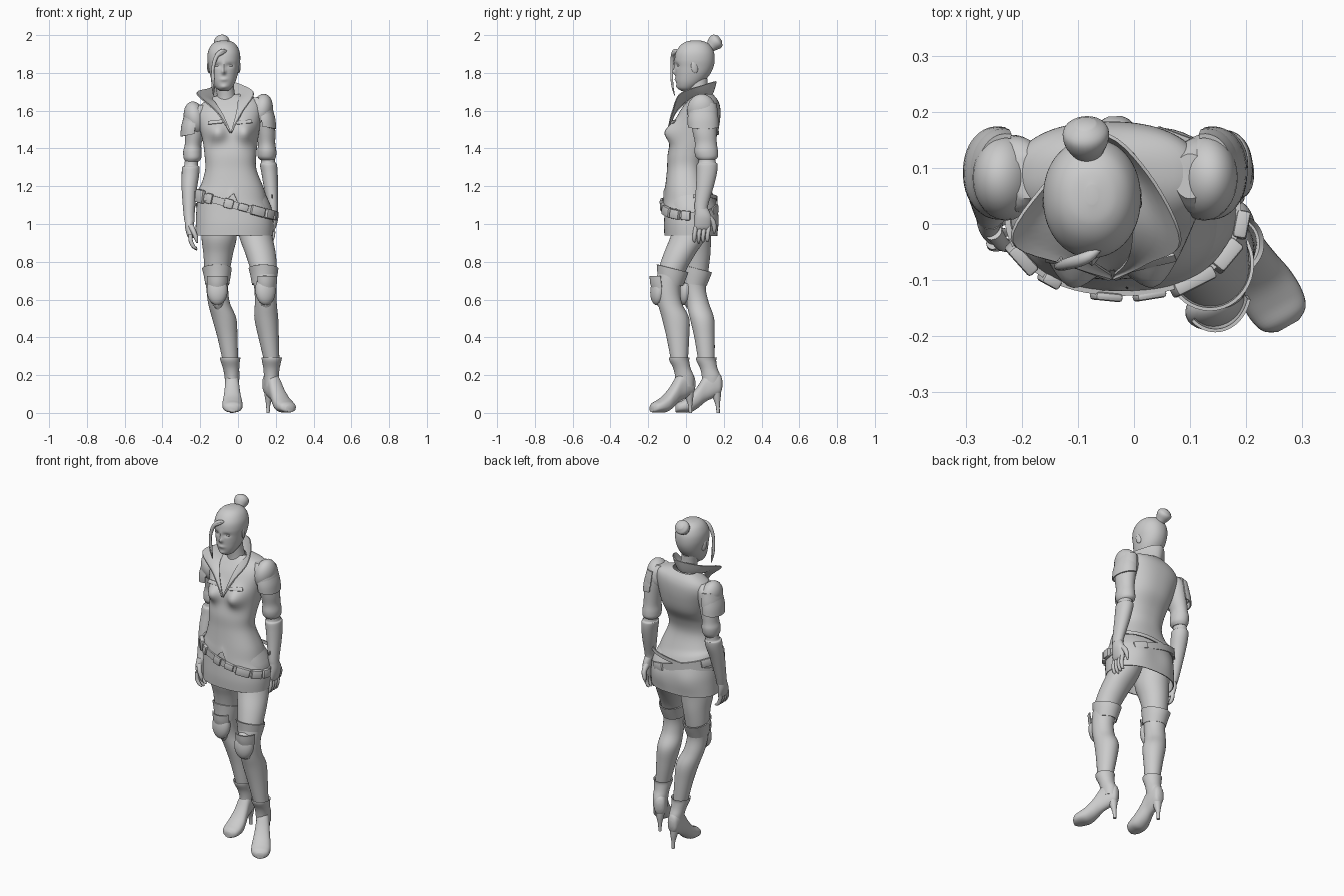
import bpy, bmesh, math
from math import sin, cos, pi, exp, atan2
from mathutils import Vector

def spline(rows, sub):
    """Catmull-Rom through tuples of numbers."""
    w = max(len(r) for r in rows)
    rows = [tuple(r) + (0,) * (w - len(r)) for r in rows]
    p, out = [rows[0]] + rows + [rows[-1]], []
    for i in range(1, len(p) - 2):
        for k in range(sub):
            t = k / sub
            out.append(tuple(0.5 * (2*b + (c-a)*t + (2*a-5*b+4*c-d)*t*t + (3*b-a-3*c+d)*t**3)
                             for a, b, c, d in zip(*p[i-1:i+3])))
    return out + [rows[-1]]

def skin(name, rings, closed=True, caps=True, thick=0):
    bm = bmesh.new()
    vs = [[bm.verts.new(c) for c in r] for r in rings]
    n = len(vs[0])
    for a, b in zip(vs, vs[1:]):
        for i in range(n if closed else n - 1):
            j = (i + 1) % n
            bm.faces.new((a[i], a[j], b[j], b[i]))
    if caps and closed:
        bm.faces.new(vs[0]); bm.faces.new(vs[-1])
    bmesh.ops.recalc_face_normals(bm, faces=bm.faces)
    me = bpy.data.meshes.new(name); bm.to_mesh(me); bm.free()
    ob = bpy.data.objects.new(name, me)
    bpy.context.collection.objects.link(ob)
    if thick:
        m = ob.modifiers.new("thickness", 'SOLIDIFY'); m.thickness = thick; m.offset = 0
    return ob

def loft(name, rows, n=40, sub=5, e=2.0, arc=None, caps=True, thick=0):
    """Rows are x, y, z, rx, ry, tilt along x, tilt along y."""
    a0, a1 = arc or (0, 2 * pi)
    rings = []
    for x, y, z, rx, ry, tx, ty in spline([tuple(r) + (0,) * (7 - len(r)) for r in rows], sub):
        ring = []
        for i in range(n):
            a = a0 + (a1 - a0) * i / (n - 1 if arc else n)
            c, s = cos(a), sin(a)
            px = rx * math.copysign(abs(c) ** (2 / e), c)
            py = ry * math.copysign(abs(s) ** (2 / e), s)
            ring.append((x + px, y + py, z + tx * px + ty * py))
        rings.append(ring)
    return skin(name, rings, not arc, caps, thick)

def bump(ob, c, r, d):
    for v in ob.data.vertices:
        q = sum(((v.co[i] - c[i]) / r[i]) ** 2 for i in range(3))
        v.co += Vector(d) * exp(-q)

def ball(name, loc, scale, rot=(0, 0, 0)):
    bpy.ops.mesh.primitive_uv_sphere_add(segments=28, ring_count=16, location=loc, rotation=rot)
    ob = bpy.context.object; ob.name = name; ob.scale = scale
    return ob

def box(name, loc, size, rot=(0, 0, 0), bev=0.006):
    bpy.ops.mesh.primitive_cube_add(size=1, location=loc, rotation=rot)
    ob = bpy.context.object; ob.name = name; ob.scale = size
    bpy.ops.object.transform_apply(location=False, rotation=False)
    m = ob.modifiers.new("bevel", 'BEVEL'); m.width = bev; m.segments = 2

def tube(name, pts, n=12, flat=1.0):
    """Points are x, y, z, radius; rings follow the path."""
    path, rings = spline(pts, 5), []
    for i, p in enumerate(path):
        d = (Vector(path[min(i+1, len(path)-1)][:3]) - Vector(path[max(i-1, 0)][:3])).normalized()
        u = d.cross(Vector((0, 1, 0))).normalized(); v = d.cross(u)
        rings.append([Vector(p[:3]) + p[3] * (u * cos(2*pi*k/n) + v * sin(2*pi*k/n) * flat) for k in range(n)])
    return skin(name, rings)

# Head, sculpted with soft bumps
hx = -0.075
prof = [(1.705, -.025, .03, .022), (1.72, -.042, .05, .042), (1.75, -.052, .09, .06), (1.79, -.056, .125, .073),
        (1.83, -.058, .145, .081), (1.87, -.06, .152, .087), (1.91, -.053, .148, .084),
        (1.945, -.03, .13, .068), (1.965, .0, .1, .043), (1.972, .035, .07, .01)]
head = loft("head", [(hx, (f+b)/2, z, r, (b-f)/2) for z, f, b, r in prof], 96, 8, 2.1)
bump(head, (hx, -.06, 1.805), (.011, .04, .013), (0, -.017, 0))      # nose
bump(head, (hx, -.06, 1.835), (.009, .04, .025), (0, -.006, 0))
bump(head, (hx, -.055, 1.765), (.02, .04, .009), (0, -.006, 0))      # lips
bump(head, (hx, -.05, 1.725), (.02, .04, .012), (0, -.007, 0))       # chin
for s in (-1, 1):
    bump(head, (hx + s*.033, -.055, 1.84), (.019, .04, .012), (0, .008, 0))
    ball("eye", (hx + s*.033, -.037, 1.838), (.015, .009, .007))
    ball("ear", (hx + s*.08, .045, 1.83), (.008, .018, .032), (.2, 0, s*.25))
tube("hair_bun", [(-.08, .115, 1.925, .022), (-.082, .13, 1.937, .028), (-.085, .15, 1.957, .04),
                  (-.086, .167, 1.972, .039), (-.087, .18, 1.982, .018)], 24)
for k in range(2):
    tube("hair_lock", [(-.062, -.045, 1.915, .005), (-.085, -.06, 1.915 - .008*k, .011), (-.115, -.07, 1.885, .011),
                       (-.133, -.075, 1.82, .008), (-.135 + .008*k, -.073, 1.74, .006), (-.13, -.06, 1.68, .002)])
loft("neck", [(-.06, .085, 1.6, .075, .07), (-.062, .075, 1.66, .052, .053), (-.068, .065, 1.72, .047, .05),
              (hx, .06, 1.77, .05, .055)])

# Jacket with bust
jacket = loft("jacket", [(-.022, .02, 1.115, .195, .137, -.2), (-.025, .015, 1.15, .181, .128, -.2),
    (-.027, .005, 1.2, .163, .112, -.1), (-.038, -.003, 1.29, .133, .095), (-.04, .008, 1.37, .135, .102),
    (-.04, .04, 1.45, .145, .115, .05), (-.043, .058, 1.53, .16, .117, .1), (-.047, .077, 1.6, .17, .103, .12),
    (-.05, .09, 1.645, .148, .08, .12), (-.06, .095, 1.68, .07, .05, .1)], 80, 6, 2.3, caps=False, thick=.005)
for bx in (-.112, .038):
    bump(jacket, (bx, -.06, 1.485), (.05, .07, .052), (0, -.052, 0))
    box("pocket_flap", (bx - .005, -.069, 1.54), (.085, .006, .022), (-.6, -.1, (bx + .04) * 3), .002)
bump(jacket, (-.03, -.13, 1.11), (.014, .05, .06), (0, 0, .07))     # hem notch

# Flared collar and lapels
inner = spline([(-.04, -.09, 1.49), (-.08, -.06, 1.58), (-.12, 0, 1.64), (-.13, .07, 1.66), (-.065, .135, 1.68),
                (.0, .08, 1.68), (.0, 0, 1.65), (-.01, -.06, 1.585), (-.036, -.09, 1.49)], 6)
outer = spline([(-.042, -.1, 1.49), (-.115, -.075, 1.595), (-.218, -.03, 1.69), (-.15, .08, 1.72), (-.06, .16, 1.755),
                (.025, .09, 1.735), (.083, -.03, 1.69), (.025, -.07, 1.595), (-.034, -.1, 1.49)], 6)
skin("collar", [[Vector(a).lerp(Vector(b), t) + Vector((0, 0, -.03 * t * (1 - t))) for a, b in zip(inner, outer)]
                for t in (0, .25, .5, .75, 1)], False, False, .006)

# Skirt
skirt = loft("skirt", [(-.02, .025, .938, .203, .137), (-.018, .025, 1.0, .203, .139), (-.02, .025, 1.07, .198, .135),
    (-.022, .02, 1.13, .187, .126, -.1), (-.025, .01, 1.18, .165, .11, -.1)], 64, 6, 2.3, caps=False, thick=.005)
for bx in (-.11, .075):
    bump(skirt, (bx, .15, 1.03), (.08, .06, .07), (0, .012, 0))

# Slanted belt with pouches
bc, br, slope = (-.02, .02, 1.1), (.206, .143), -.27
loft("belt", [(*bc[:2], bc[2] + dz, *br, slope) for dz in (-.02, .02)], 64, 1, 2.2, caps=False, thick=.01)
loft("loose_strap", [(-.02, .02, 1.12 + dz, .204, .143, .12, .1) for dz in (-.01, .01)], 48, 1, 2.2,
     arc=(.1, pi - .1), thick=.006)
for deg, w, h, d in ((212, .06, .07, .024), (232, .035, .055, .02), (262, .05, .05, .015), (283, .055, .04, .015),
                     (306, .08, .05, .025), (330, .06, .05, .03), (352, .05, .05, .025), (62, .08, .045, .015),
                     (150, .06, .05, .015)):
    a = math.radians(deg)
    px, py = br[0] * cos(a), br[1] * sin(a)
    rz = atan2(py / br[1]**2, px / br[0]**2) + pi / 2
    out = Vector((sin(rz), -cos(rz), 0)) * .008
    box("belt_pouch", Vector((bc[0] + px, bc[1] + py, bc[2] + slope * px)) + out, (w, d, h), (0, -slope * cos(rz), rz))

# Sleeves, gloves and layered shoulder guards
loft("left_sleeve", [(.1, .085, 1.67, .03, .04), (.12, .085, 1.62, .058, .07), (.145, .097, 1.5, .052, .064),
    (.151, .105, 1.43, .046, .058), (.153, .107, 1.385, .05, .062), (.153, .11, 1.355, .048, .058), (.155, .11, 1.34, .038, .044)])
loft("right_sleeve", [(-.19, .085, 1.63, .03, .04), (-.21, .088, 1.59, .056, .068), (-.228, .098, 1.48, .05, .06),
    (-.238, .103, 1.42, .044, .054), (-.241, .103, 1.385, .049, .058), (-.241, .1, 1.35, .047, .055), (-.243, .1, 1.33, .036, .042)])
loft("left_glove", [(.157, .11, 1.36, .035, .042), (.16, .112, 1.325, .038, .046), (.161, .112, 1.315, .045, .055),
    (.167, .11, 1.27, .043, .054), (.174, .1, 1.2, .038, .047), (.183, .083, 1.11, .029, .037), (.185, .08, 1.08, .028, .034)])
loft("right_glove", [(-.245, .1, 1.35, .035, .04), (-.248, .098, 1.31, .037, .042), (-.25, .095, 1.3, .046, .05),
    (-.252, .088, 1.26, .046, .05), (-.258, .065, 1.18, .04, .043), (-.259, .035, 1.06, .03, .033), (-.256, .02, 1.01, .027, .032)])
for side, x, z, s in (("left", .125, 1.6, 1), ("right", -.228, 1.56, -1)):
    arc = (-1.75, 1.75) if s > 0 else (pi - 1.75, pi + 1.75)
    ball(side + "_shoulder_dome", (x, .083, z), (.058, .077, .09), (0, s * .22, 0))
    for k in range(2):
        zz, xx, g = z - .035 * k, x + s * .006 * k, .003 * k
        loft(side + "_shoulder_plate", [(xx, .09, zz + .04, .047 + g, .067 + g), (xx + s*.005, .09, zz - .01, .055 + g, .075 + g),
             (xx + s*.009, .092, zz - .05, .055 + g, .075 + g, -s*.2)], 32, 4, 2.1, arc=arc, thick=.008)

# Hands
loft("left_palm", [(.185, .08, 1.09, .025, .032), (.19, .09, 1.04, .024, .044), (.185, .088, .99, .019, .044), (.182, .086, .97, .012, .038)])
loft("right_palm", [(-.256, .02, 1.02, .025, .03), (-.258, .01, .98, .022, .038), (-.252, .003, .94, .018, .04), (-.249, .0, .925, .012, .035)])
for i in range(4):
    y = .052 + .023 * i
    tube("left_finger", [(.184, y, .985, .0115), (.186, y - .006, .945, .011), (.178, y - .008, .915, .0095), (.168, y - .006, .898 + .006*abs(i-1), .004)])
    y = -.034 + .022 * i
    tube("right_finger", [(-.252, y, .945, .0115), (-.25, y - .004, .91, .011), (-.235, y - .004, .88, .0095), (-.217, y - .002, .863 + .005*abs(i-1), .004)])
tube("left_thumb", [(.185, .115, 1.04, .018), (.182, .143, 1.01, .014), (.175, .15, .975, .011), (.17, .148, .95, .004)])
tube("right_thumb", [(-.25, -.015, .99, .016), (-.235, -.035, .96, .013), (-.222, -.038, .925, .011), (-.217, -.036, .9, .004)])

# Legs
legs = {
 "right": [(-.1, .04, 1.03, .09, .1), (-.1, .035, .93, .093, .098), (-.105, .047, .84, .078, .082), (-.11, .05, .75, .067, .068),
           (-.11, .045, .66, .058, .06), (-.1, .062, .58, .058, .06), (-.073, .085, .5, .064, .064), (-.056, .098, .4, .053, .054), (-.041, .108, .28, .041, .044)],
 "left": [(.075, .045, 1.03, .088, .095), (.095, .012, .93, .088, .095), (.12, -.035, .84, .08, .084), (.137, -.075, .75, .069, .073),
          (.145, -.095, .66, .059, .066), (.147, -.085, .58, .058, .064), (.15, -.055, .5, .063, .072), (.162, -.043, .4, .054, .06), (.178, -.035, .28, .041, .045)]}
feet = {"right": ((-.033, .192), (-.028, -.055)), "left": ((.148, .043), (.275, -.182))}
for side, rows in legs.items():
    loft(side + "_leg", rows)
    kx, ky = rows[3][:2]
    # stocking cuff
    loft(side + "_stocking_cuff", [(kx, ky - .008, .68, .06, .064, 0, -.12), (kx, ky, .73, .069, .074, 0, -.2),
         (kx - .002, ky + .004, .765, .076, .081, 0, -.25)], 40, 4, caps=False, thick=.006)
    # knee guard: dome, upper plate and lower tip
    px, py = rows[4][:2]
    py -= rows[4][4]
    yaw = .3 if side == "left" else 0
    ball(side + "_knee_dome", (px, py + .012, .65), (.055, .038, .08), (-.1, 0, yaw))
    loft(side + "_knee_plate", [(px, py + .053, .66, .057, .072), (px, py + .05, .69, .06, .076), (px, py + .047, .725, .062, .076)],
         24, 4, arc=(pi*1.18 + yaw, pi*1.82 + yaw), thick=.006)
    tube(side + "_knee_tip", [(px, py + .02, .62, .038), (px + .004, py + .024, .58, .03), (px + .01, py + .034, .545, .008)], 16, .6)

    # high-heeled boot: shaft, foot, heel
    h, t = (Vector((*p, 0)) for p in feet[side])
    d = (t - h).normalized(); q = Vector((-d.y, d.x, 0)); L = (t - h).length / .26
    sx, sy = rows[-1][:2]
    m = h + d * .058
    loft(side + "_boot_shaft", [(sx, sy, .275, .046, .048), (sx, sy, .293, .054, .055), (sx, sy, .275, .051, .052),
         ((sx+m.x)/2, (sy+m.y)/2, .235, .043, .046), (m.x, m.y, .19, .039, .05), (m.x, m.y, .14, .036, .05)])
    rings = []
    for s, lo, hi, w in spline([(0, .135, .175, .012), (.012, .1, .205, .029), (.05, .08, .23, .037), (.095, .058, .205, .038),
            (.135, .026, .145, .044), (.175, .004, .098, .052), (.215, .002, .07, .053), (.245, .002, .055, .044), (.26, .004, .04, .022)], 5):
        rings.append([h + d*s*L + q*(w*cos(2*pi*k/32)) + Vector((0, 0, max(.002, (lo+hi)/2 + (hi-lo)/2*math.copysign(abs(sin(2*pi*k/32))**.8, sin(2*pi*k/32)))))
                      for k in range(32)])
    skin(side + "_boot_foot", rings)
    c = [h + d * k for k in (.036, .03, .024, .022)]
    loft(side + "_boot_heel", [(c[0].x, c[0].y, .13, .03, .03), (c[1].x, c[1].y, .085, .021, .022),
         (c[2].x, c[2].y, .04, .011, .011), (c[3].x, c[3].y, 0, .009, .009)], 20)

# Bake modifiers and smooth
bpy.ops.object.select_all(action='SELECT')
bpy.context.view_layer.objects.active = bpy.context.selected_objects[0]
bpy.ops.object.convert(target='MESH')
bpy.ops.object.shade_smooth_by_angle(angle=math.radians(40))
